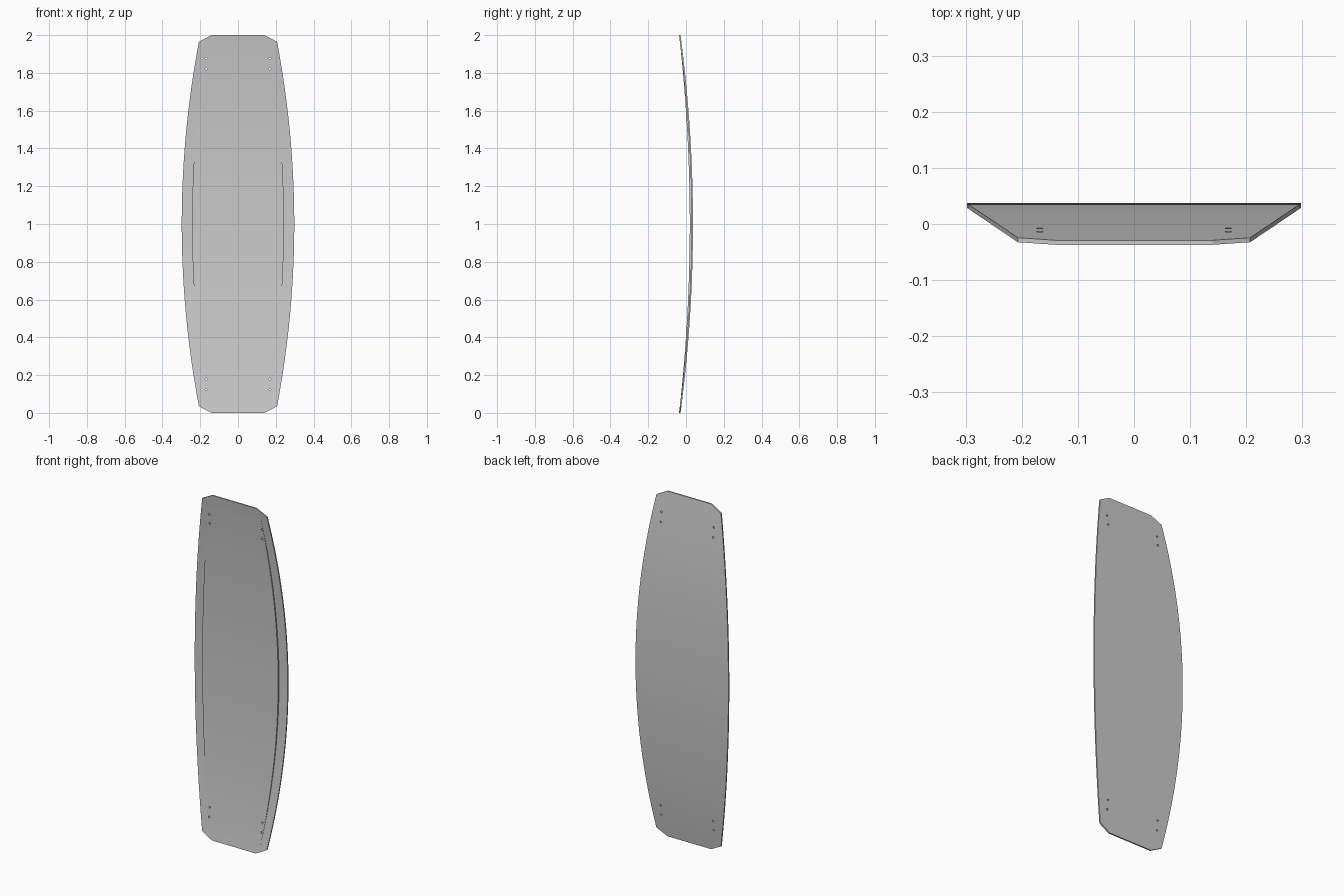
import bpy, bmesh, math

if "Cube" in bpy.data.objects:
    bpy.data.objects.remove(bpy.data.objects["Cube"])

ROWS = 40
THICK = 0.008


def back_y(d):
    # lengthwise bow of the rear surface, d = distance from mid height
    return 0.037 - 0.066 * d * d


def section(z):
    # closed cross-section: thin edge flanges and a thicker stepped core
    d = abs(z - 1)
    w = 0.298 - 0.0977 * d * d
    if d > 0.97:
        w = 0.14                                  # clipped corners
    c = min(0.243 - 0.0859 * d * d, w - 0.01)
    step = 0.009 * max(0.0, 1 - (d / 0.96) ** 2)  # core fades out at the ends
    b = back_y(d)
    f = b - THICK
    half = [(w, b), (w, f), (c, f), (c, f - step)]
    ring = half + [(-x, y) for x, y in reversed(half)]
    return [(x, y, z) for x, y in ring]


# Curved board lofted through its sections
zs = [0.0] + [1 - 0.965 * math.cos(math.pi * 0) + 1.93 * i / ROWS for i in range(ROWS + 1)] + [2.0]
bm = bmesh.new()
rings = [[bm.verts.new(p) for p in section(z)] for z in zs]
for a, b in zip(rings, rings[1:]):
    for i in range(8):
        j = (i + 1) % 8
        bm.faces.new((a[i], a[j], b[j], b[i]))
bm.faces.new(rings[0])
bm.faces.new(rings[-1])
bmesh.ops.remove_doubles(bm, verts=bm.verts, dist=1e-5)
bmesh.ops.recalc_face_normals(bm, faces=bm.faces)
mesh = bpy.data.meshes.new("curved_board")
bm.to_mesh(mesh)
bm.free()
board = bpy.data.objects.new("curved_board", mesh)
bpy.context.collection.objects.link(board)

# Cutter with all eight mounting holes
bm = bmesh.new()
for x in (-0.168, 0.168):
    for d in (0.822, 0.877):
        for s in (-1, 1):
            made = bmesh.ops.create_cone(bm, cap_ends=True, segments=16,
                                         radius1=0.0055, radius2=0.0055, depth=0.2)
            for v in made["verts"]:
                px, py, pz = v.co
                v.co = (px + x, -pz, py + 1 + s * d)
bmesh.ops.recalc_face_normals(bm, faces=bm.faces)
cut_mesh = bpy.data.meshes.new("hole_cutter")
bm.to_mesh(cut_mesh)
bm.free()
cutter = bpy.data.objects.new("hole_cutter", cut_mesh)
bpy.context.collection.objects.link(cutter)
cutter.hide_render = True

# Drill the holes, then remove the cutter
bpy.context.view_layer.objects.active = board
board.select_set(True)
mod = board.modifiers.new("holes", "BOOLEAN")
mod.operation = "DIFFERENCE"
mod.solver = "EXACT"
mod.object = cutter
bpy.ops.object.modifier_apply(modifier=mod.name)
bpy.data.objects.remove(cutter)
bpy.ops.object.shade_smooth_by_angle(angle=math.radians(25))
